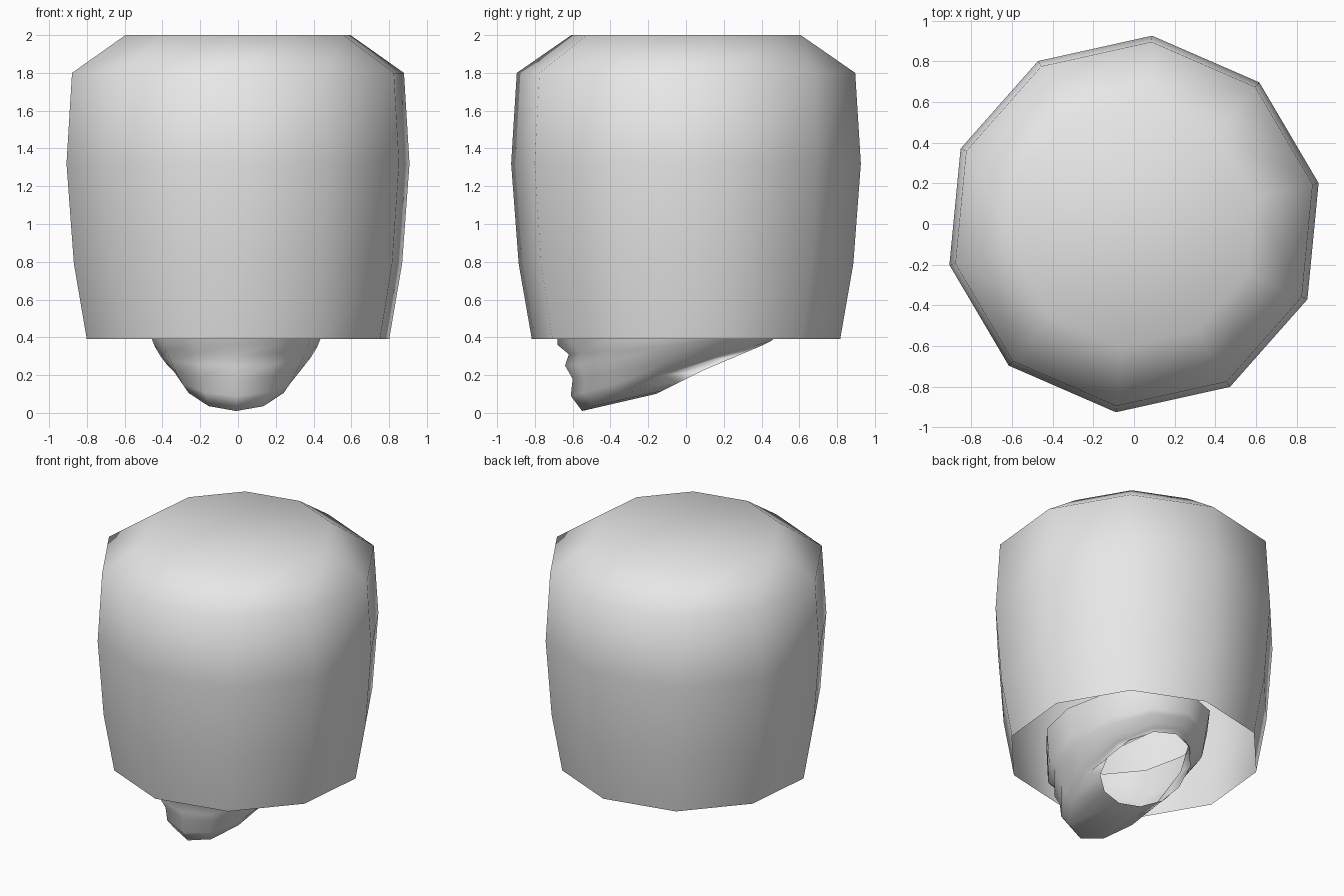
import bpy
import bmesh
from math import cos, sin, pi, radians

default = bpy.data.objects.get("Cube")
if default:
    bpy.data.objects.remove(default, do_unlink=True)

grey = bpy.data.materials.new("light grey")
grey.use_nodes = True
colour = (0.8, 0.8, 0.8, 1)
grey.diffuse_color = colour
grey.node_tree.nodes["Principled BSDF"].inputs["Base Color"].default_value = colour


def loft(name, rings, close_end=False):
    """Bridge closed rings of points into a smooth open shell."""
    bm = bmesh.new()
    loops = [[bm.verts.new(point) for point in ring] for ring in rings]
    for lower, upper in zip(loops, loops[1:]):
        count = len(lower)
        for i in range(count):
            j = (i + 1) % count
            bm.faces.new((lower[i], lower[j], upper[j], upper[i]))
    if close_end:
        bm.faces.new(loops[-1])
    for face in bm.faces:
        face.smooth = True
    mesh = bpy.data.meshes.new(name)
    bm.to_mesh(mesh)
    bm.free()
    mesh.materials.append(grey)
    obj = bpy.data.objects.new(name, mesh)
    bpy.context.collection.objects.link(obj)
    return obj


# Tall ten-sided hat: hollow, open below, closed on top
hat_profile = [(0.82, 0.39), (0.89, 0.79), (0.93, 1.32), (0.9, 1.8), (0.61, 2)]
sides = 10
turn = radians(12.5)


def hat_ring(radius, z):
    angles = [turn + 2 * pi * i / sides for i in range(sides)]
    return [(radius * cos(a), radius * sin(a), z) for a in angles]


loft("tall_hat", [hat_ring(r, z) for r, z in hat_profile], close_end=True)


# Lower head: each ring blends from front to side to back
def head_ring(front, half_width, side, back, segments=12):
    ring = []
    for i in range(segments):
        angle = 2 * pi * i / segments
        blend = cos(angle)
        end = front if blend > 0 else back
        y, z = [s + (e - s) * abs(blend) for s, e in zip(side, end)]
        ring.append((half_width * sin(angle) - 0.01, y, z))
    return ring


head_rows = [
    # front (y, z), half width, side (y, z), back (y, z)
    ((-0.16, 0.1), 0.3, (0.08, 0.22), (0.41, 0.36)),     # neck opening
    ((-0.55, 0.01), 0.29, (-0.12, 0.2), (0.43, 0.37)),   # chin underside
    ((-0.61, 0.09), 0.33, (-0.12, 0.22), (0.45, 0.38)),  # chin
    ((-0.6, 0.18), 0.37, (-0.12, 0.26), (0.47, 0.4)),    # below the lip
    ((-0.64, 0.25), 0.4, (-0.12, 0.3), (0.49, 0.42)),    # lower lip
    ((-0.62, 0.31), 0.43, (-0.12, 0.35), (0.51, 0.44)),  # mouth
    ((-0.68, 0.36), 0.45, (-0.12, 0.4), (0.53, 0.46)),   # upper lip
    ((-0.68, 0.6), 0.48, (-0.1, 0.6), (0.55, 0.6)),      # inside the hat
]
loft("lower_head", [head_ring(*row) for row in head_rows])
